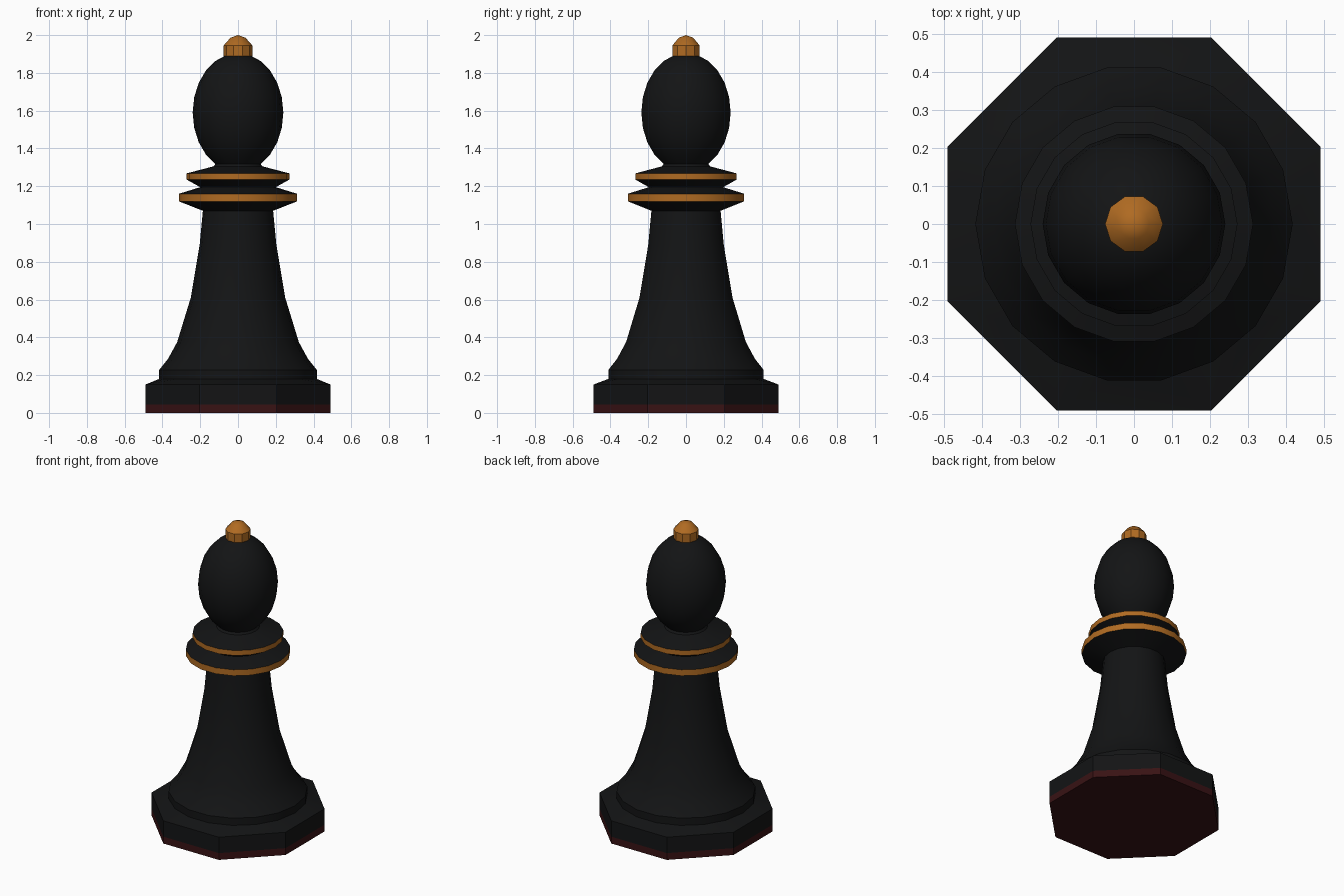
import bpy, bmesh
from math import sin, cos, pi, radians

if "Cube" in bpy.data.objects:
    bpy.data.objects.remove(bpy.data.objects["Cube"])


def material(name, rgb):
    m = bpy.data.materials.new(name)
    m.diffuse_color = (*rgb, 1)
    m.use_nodes = True
    m.node_tree.nodes["Principled BSDF"].inputs["Base Color"].default_value = m.diffuse_color
    return m


BLACK = material("black_lacquer", (0.0065, 0.007, 0.0075))
GOLD = material("gold", (0.43, 0.145, 0.016))
FELT = material("red_felt", (0.04, 0.006, 0.007))


def ring(bm, r, z, n, turn=0.0):
    if r == 0:
        return [bm.verts.new((0, 0, z))] * n
    return [bm.verts.new((r * cos(2 * pi * i / n + turn),
                          r * sin(2 * pi * i / n + turn), z)) for i in range(n)]


def lathe(bm, profile, n, turn=0.0, gold=()):
    """Skin a bottom-to-top (radius, z) profile; segments listed in gold use slot 1."""
    rings = [ring(bm, r, z, n, turn) for r, z in profile]
    for k, (a, b) in enumerate(zip(rings, rings[1:])):
        for i in range(n):
            j = (i + 1) % n
            corners = list(dict.fromkeys((a[i], a[j], b[j], b[i])))
            bm.faces.new(corners).material_index = int(k in gold)
    return rings


def finish(bm, name, *mats):
    me = bpy.data.meshes.new(name)
    bm.to_mesh(me)
    bm.free()
    ob = bpy.data.objects.new(name, me)
    bpy.context.collection.objects.link(ob)
    for m in mats:
        me.materials.append(m)
    bpy.ops.object.select_all(action='DESELECT')
    ob.select_set(True)
    bpy.context.view_layer.objects.active = ob
    bpy.ops.object.shade_smooth_by_angle(angle=radians(30))
    return ob


OCT = 0.49 / cos(pi / 8)   # corner radius of the octagonal foot
SIDES = 18

# felt pad under the foot
bm = bmesh.new()
rings = lathe(bm, [(OCT, 0), (OCT, 0.045)], 8, pi / 8)
bm.faces.new(rings[0][::-1])
finish(bm, "felt_pad", FELT)

# octagonal foot, its sloped top blending into the round stem
bm = bmesh.new()
rings = lathe(bm, [(OCT, 0.045), (OCT, 0.15)], 8, pi / 8)
top = ring(bm, 0.417, 0.18, SIDES)
edges = [bm.edges.get((rings[1][i], rings[1][(i + 1) % 8])) for i in range(8)]
edges += [bm.edges.new((top[i], top[(i + 1) % SIDES])) for i in range(SIDES)]
bmesh.ops.bridge_loops(bm, edges=edges)
bmesh.ops.recalc_face_normals(bm, faces=bm.faces)
finish(bm, "octagonal_foot", BLACK)

# stem with the two gold-rimmed collars
stem = [(0.417, 0.18), (0.417, 0.228), (0.37, 0.287), (0.322, 0.375),
        (0.25, 0.61), (0.203, 0.89), (0.186, 1.07),
        (0.313, 1.12), (0.313, 1.16), (0.2, 1.195),
        (0.272, 1.235), (0.272, 1.268), (0.13, 1.305), (0.118, 1.32)]
bm = bmesh.new()
lathe(bm, stem, SIDES, gold=(7, 10))
finish(bm, "stem_and_collars", BLACK, GOLD)

# egg-shaped head
bm = bmesh.new()
head = [(0.24 * cos(radians(a)), 1.59 + 0.315 * sin(radians(a)))
        for a in range(-60, 90, 15)]
lathe(bm, head + [(0, 1.9)], SIDES)
finish(bm, "head", BLACK)

# faceted finial
bm = bmesh.new()
lathe(bm, [(0.06, 1.875), (0.076, 1.89), (0.076, 1.945),
           (0.04, 1.986), (0, 2.0)], 10)
finish(bm, "finial", GOLD)
